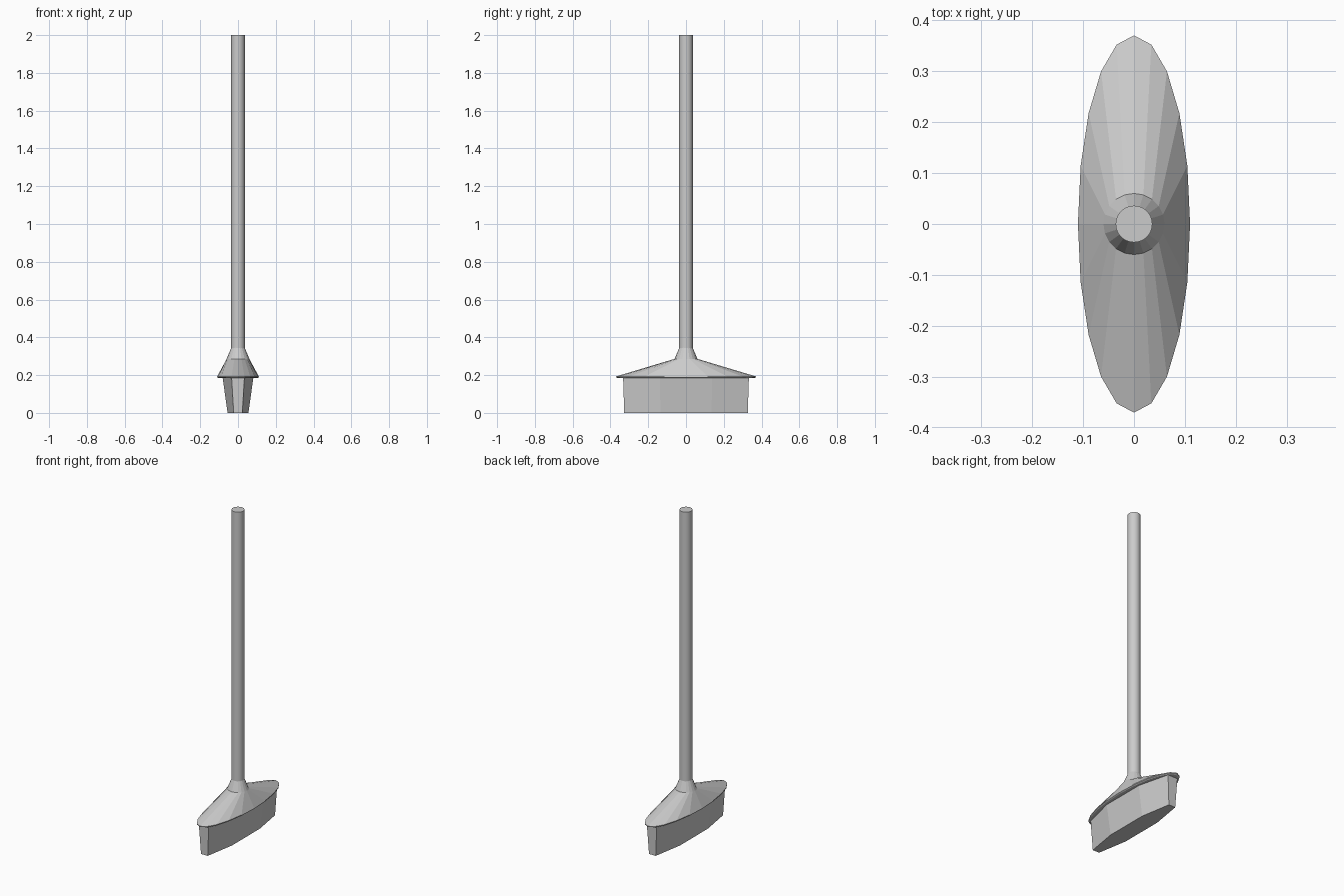
import bpy, bmesh
from math import cos, sin, pi

default = bpy.data.objects.get("Cube")
if default:
    bpy.data.objects.remove(default, do_unlink=True)

grey = bpy.data.materials.new("plain grey")
grey.use_nodes = True
colour = (0.6, 0.6, 0.6, 1)
grey.diffuse_color = colour
grey.node_tree.nodes["Principled BSDF"].inputs["Base Color"].default_value = colour


def loft(name, sides, rings, turn=0.0, smooth=False):
    """Stack elliptical rings (x radius, y radius, height) into a closed solid."""
    bm = bmesh.new()
    angles = [2 * pi * (i + turn) / sides for i in range(sides)]
    loops = [[bm.verts.new((rx * sin(a), ry * cos(a), z)) for a in angles]
             for rx, ry, z in rings]
    for low, high in zip(loops, loops[1:]):
        for i in range(sides):
            j = (i + 1) % sides
            bm.faces.new((low[i], low[j], high[j], high[i]))
    bm.faces.new(loops[0])
    bm.faces.new(loops[-1])
    bmesh.ops.recalc_face_normals(bm, faces=bm.faces)
    mesh = bpy.data.meshes.new(name)
    bm.to_mesh(mesh)
    bm.free()
    mesh.materials.append(grey)
    obj = bpy.data.objects.new(name, mesh)
    bpy.context.collection.objects.link(obj)
    if smooth:
        bpy.ops.object.select_all(action="DESELECT")
        obj.select_set(True)
        bpy.context.view_layer.objects.active = obj
        bpy.ops.object.shade_smooth_by_angle(angle=pi / 6)
    return obj


# Tapered eight-sided bristle block; radii reach the corners, not the flats
corner = 1 / cos(pi / 8)
loft("bristle_block", 8, [(0.055 * corner, 0.327 * corner, 0),
                          (0.082 * corner, 0.333 * corner, 0.19)], turn=0.5)

# Oval head with a thin rim, rising to a round collar
loft("head", 20, [(0.104, 0.36, 0.184), (0.11, 0.37, 0.188), (0.11, 0.37, 0.193),
                  (0.06, 0.06, 0.286), (0.036, 0.036, 0.345)])

# Long round handle
loft("handle", 32, [(0.036, 0.036, 0.3), (0.036, 0.036, 2.0)], smooth=True)
